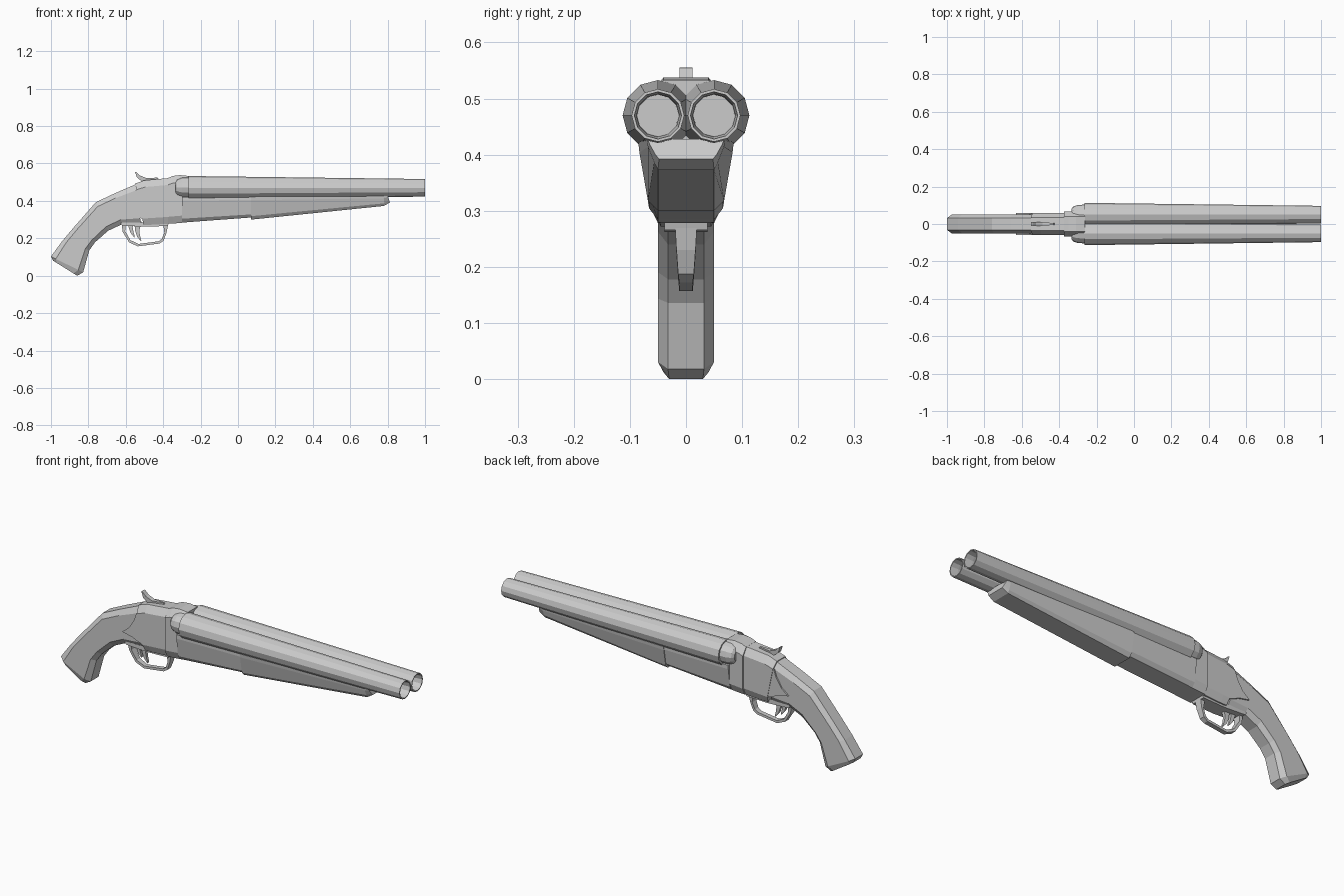
import bpy, bmesh
from math import sin, cos, pi


def finish(name, bm):
    bmesh.ops.remove_doubles(bm, verts=bm.verts, dist=1e-5)
    bmesh.ops.recalc_face_normals(bm, faces=bm.faces)
    mesh = bpy.data.meshes.new(name)
    bm.to_mesh(mesh)
    bm.free()
    obj = bpy.data.objects.new(name, mesh)
    bpy.context.collection.objects.link(obj)
    return obj


def loft(name, rings):
    bm = bmesh.new()
    loops = [[bm.verts.new(p) for p in ring] for ring in rings]
    n = len(loops[0])
    for a, b in zip(loops, loops[1:]):
        for i in range(n):
            j = (i + 1) % n
            bm.faces.new((a[i], a[j], b[j], b[i]))
    bm.faces.new(loops[0])
    bm.faces.new(loops[-1])
    return finish(name, bm)


def octagon(top, bottom, widths, c=0.15):
    """Chamfered section between a top and a bottom (x, z) point."""
    right = []
    for t, w in zip((0, c, 1 - c, 1), widths):
        x = top[0] + (bottom[0] - top[0]) * t
        z = top[1] + (bottom[1] - top[1]) * t
        right.append((x, w, z))
    return right + [(x, -y, z) for x, y, z in reversed(right)]


def strap(name, stations):
    """Rectangular bar: each station is outer x, z, inner x, z, half width."""
    return loft(name, [[(a, -w, b), (a, w, b), (c, w, d), (c, -w, d)]
                       for a, b, c, d, w in stations])


def prism(name, outline, half):
    return loft(name, [[(x, y, z) for x, z in outline] for y in (-half, half)])


def revolve(name, profile, y, z, sides=12):
    bm = bmesh.new()
    rings = []
    for x, r in profile:
        rings.append([bm.verts.new((x, y + r * cos(2 * pi * i / sides),
                                    z + r * sin(2 * pi * i / sides)))
                      for i in range(sides)])
    for a, b in zip(rings, rings[1:]):
        for i in range(sides):
            j = (i + 1) % sides
            bm.faces.new((a[i], a[j], b[j], b[i]))
    bm.faces.new(rings[0])
    bm.faces.new(rings[-1])
    return finish(name, bm)


# Twin hollow barrels and the rounded breech ends behind them
barrel = [(-0.265, 0.063), (1, 0.047), (1, 0.042), (0.96, 0.038), (0.6, 0.037)]
breech = [(-0.335, 0.03), (-0.325, 0.043), (-0.30, 0.052), (-0.25, 0.054)]
for side, y in (("left", 0.05), ("right", -0.05)):
    revolve("barrel_" + side, barrel, y, 0.47)
    revolve("breech_" + side, breech, y, 0.472)

# Curved pistol grip
gw = (0.032, 0.05, 0.05, 0.032)
loft("grip", [
    octagon((-0.988, 0.08), (-0.86, 0.0), (0.03, 0.04, 0.04, 0.03)),
    octagon((-1.0, 0.103), (-0.828, 0.018), gw),
    octagon((-0.94, 0.185), (-0.795, 0.136), gw),
    octagon((-0.875, 0.262), (-0.765, 0.178), gw),
    octagon((-0.76, 0.393), (-0.695, 0.24), gw),
    octagon((-0.66, 0.44), (-0.62, 0.275), gw),
    octagon((-0.54, 0.492), (-0.52, 0.275), gw)])

# Receiver with its pointed side plates
rw = (0.035, 0.06, 0.06, 0.045)
loft("receiver", [
    octagon((-0.55, 0.493), (-0.505, 0.272), rw),
    octagon((-0.50, 0.51), (-0.47, 0.272), rw),
    octagon((-0.37, 0.522), (-0.37, 0.278), rw)])
prism("side_plates", [(-0.547, 0.458), (-0.56, 0.42), (-0.59, 0.372),
                      (-0.63, 0.34), (-0.57, 0.328), (-0.535, 0.312),
                      (-0.50, 0.30), (-0.40, 0.31), (-0.40, 0.47)], 0.0575)

# Standing breech and hump
hw = (0.04, 0.068, 0.068, 0.05)
loft("standing_breech", [
    octagon((-0.375, 0.522), (-0.375, 0.278), hw),
    octagon((-0.35, 0.533), (-0.35, 0.279), hw),
    octagon((-0.31, 0.538), (-0.31, 0.282), hw),
    octagon((-0.262, 0.533), (-0.262, 0.287), hw)])

# Metal fore-iron under the barrels, then the tapered fore-end
loft("fore_iron", [
    octagon((-0.30, 0.422), (-0.30, 0.284), (0.08, 0.08, 0.066, 0.05)),
    octagon((0.08, 0.422), (0.08, 0.312), (0.08, 0.08, 0.066, 0.05))])
loft("fore_end", [
    octagon((0.07, 0.422), (0.07, 0.30), (0.085, 0.083, 0.068, 0.05)),
    octagon((0.78, 0.428), (0.78, 0.373), (0.07, 0.068, 0.057, 0.05), 0.25),
    octagon((0.80, 0.428), (0.812, 0.392), (0.068, 0.065, 0.055, 0.048), 0.25)])

# Trigger plate and guard
prism("trigger_plate", [(-0.63, 0.285), (-0.62, 0.268), (-0.50, 0.262),
                        (-0.375, 0.266), (-0.37, 0.285)], 0.038)
strap("trigger_guard", [
    (-0.622, 0.28, -0.60, 0.28, 0.02), (-0.617, 0.235, -0.603, 0.238, 0.018),
    (-0.582, 0.178, -0.575, 0.19, 0.014), (-0.535, 0.157, -0.532, 0.17, 0.012),
    (-0.42, 0.172, -0.425, 0.184, 0.012), (-0.398, 0.187, -0.408, 0.196, 0.014),
    (-0.382, 0.23, -0.394, 0.23, 0.017), (-0.372, 0.28, -0.40, 0.28, 0.02)])

# Two curved triggers
for i, (dx, dz) in enumerate(((-0.035, 0.02), (0, 0))):
    strap("trigger_%d" % (i + 1), [
        (-0.555 + dx, 0.29 + dz, -0.515 + dx, 0.29 + dz, 0.008),
        (-0.55 + dx, 0.24 + dz, -0.528 + dx, 0.24 + dz, 0.008),
        (-0.54 + dx, 0.21 + dz, -0.524 + dx, 0.214 + dz, 0.007),
        (-0.52 + dx, 0.185 + dz, -0.517 + dx, 0.19 + dz, 0.006)])

# Curved top lever
strap("top_lever", [
    (-0.55, 0.555, -0.542, 0.553, 0.012), (-0.54, 0.525, -0.525, 0.536, 0.012),
    (-0.515, 0.505, -0.49, 0.522, 0.011), (-0.47, 0.505, -0.455, 0.523, 0.007),
    (-0.42, 0.51, -0.43, 0.525, 0.004)])
